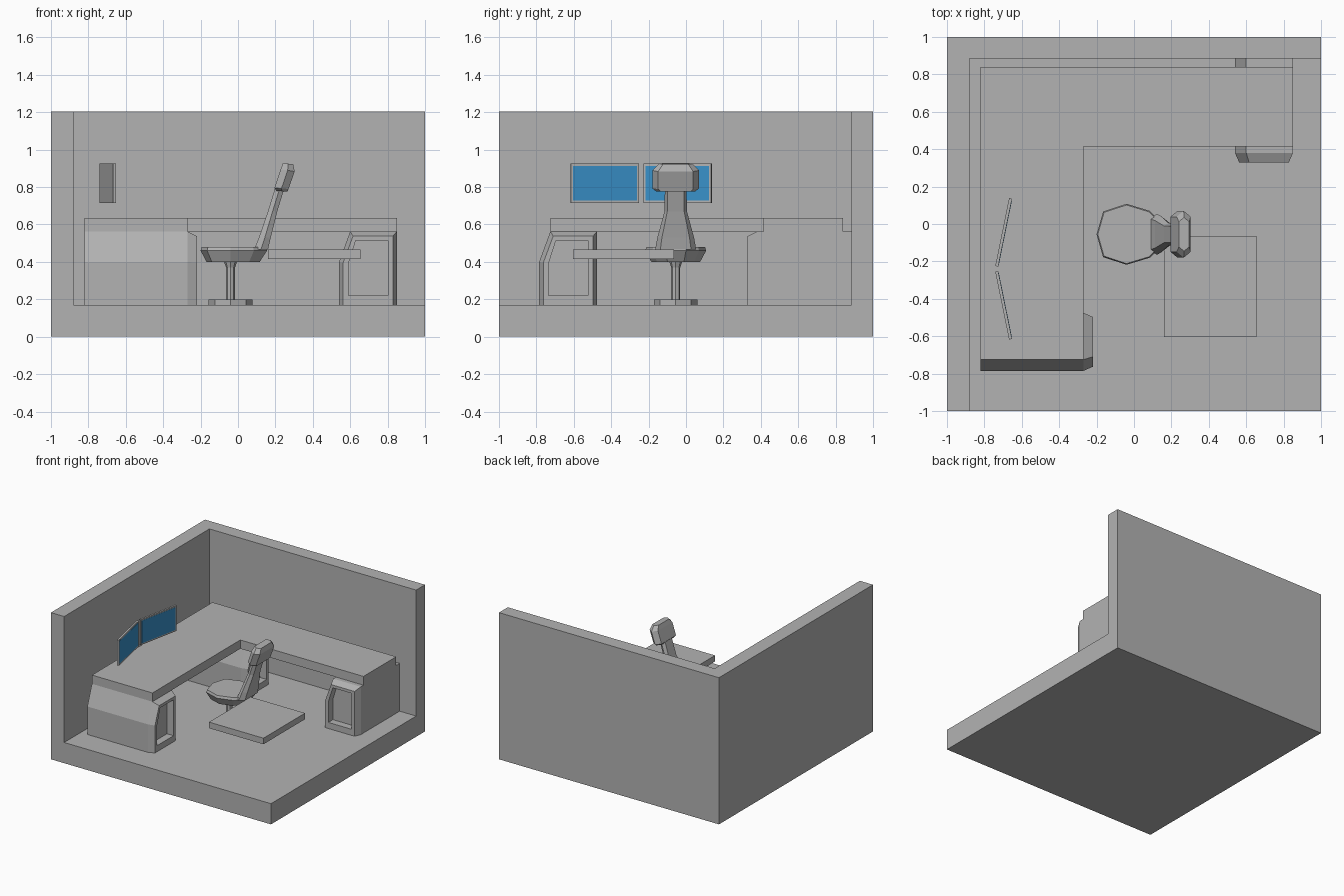
import bpy, bmesh, math
from mathutils import Matrix

if "Cube" in bpy.data.objects:
    bpy.data.objects.remove(bpy.data.objects["Cube"])


def material(name, col):
    m = bpy.data.materials.new(name)
    m.diffuse_color = (*col, 1)
    m.use_nodes = True
    m.node_tree.nodes["Principled BSDF"].inputs["Base Color"].default_value = m.diffuse_color
    return m


GREY = material("grey", (0.45, 0.45, 0.45))
BLUE = material("screen blue", (0.04, 0.28, 0.58))


def finish(bm, name, mat=GREY):
    bmesh.ops.recalc_face_normals(bm, faces=bm.faces)
    me = bpy.data.meshes.new(name)
    bm.to_mesh(me)
    bm.free()
    me.materials.append(mat)
    ob = bpy.data.objects.new(name, me)
    bpy.context.collection.objects.link(ob)
    return ob


def loft(name, rings):
    """Skin matching rings of points and cap both ends."""
    bm = bmesh.new()
    vs = [[bm.verts.new(p) for p in r] for r in rings]
    n = len(rings[0])
    for a, b in zip(vs, vs[1:]):
        for i in range(n):
            j = (i + 1) % n
            bm.faces.new((a[i], a[j], b[j], b[i]))
    bm.faces.new(vs[0])
    bm.faces.new(vs[-1])
    return finish(bm, name)


def prism(name, pts, z0, z1):
    return loft(name, [[(x, y, z) for x, y in pts] for z in (z0, z1)])


def box(name, x0, x1, y0, y1, z0, z1):
    return prism(name, [(x0, y0), (x1, y0), (x1, y1), (x0, y1)], z0, z1)


# Room: floor slab and L-shaped walls
box("floor", -1, 1, -1, 1, 0, 0.17)
prism("walls", [(-1, -1), (-0.88, -1), (-0.88, 0.885), (1, 0.885), (1, 1), (-1, 1)], 0.17, 1.205)

# L-shaped desk top
prism("desk_top", [(-0.82, -0.725), (-0.27, -0.725), (-0.27, 0.415), (0.85, 0.415),
                   (0.85, 0.84), (-0.82, 0.84)], 0.563, 0.635)

# Cabinets: cut-corner profile, bevelled front, recessed opening
BODY = [(0, 0.17), (0.31, 0.17), (0.31, 0.563), (0.06, 0.563), (0, 0.40)]
FRONT = [(0.022, 0.17), (0.288, 0.17), (0.288, 0.538), (0.075, 0.538), (0.022, 0.395)]
INNER = [(0.05, 0.22), (0.262, 0.22), (0.262, 0.515), (0.09, 0.515), (0.05, 0.39)]


def cabinet(name, depth, place):
    steps = [(BODY, depth), (BODY, 0.05), (FRONT, 0), (INNER, 0), (INNER, 0.06)]
    loft(name, [[place(u, d, z) for u, z in prof] for prof, d in steps])


cabinet("back_cabinet", 0.555, lambda u, d, z: (0.54 + u, 0.33 + d, z))
cabinet("left_cabinet", 0.6, lambda u, d, z: (-0.22 - d, -0.785 + u, z))
cabinet("corner_cabinet", 0.6, lambda u, d, z: (-0.22 - d, 0.425 + u, z))

# Low side table
box("side_table", 0.16, 0.655, -0.605, -0.065, 0.415, 0.465)

# Monitors angled towards the chair, each with a thin screen plate
for side, cy in ((1, -0.045), (-1, -0.435)):
    turn = Matrix.Translation((-0.697, cy, 0.82)) @ Matrix.Rotation(-side * math.radians(11.5), 4, 'Z')
    frame = box("monitor_frame", -0.008, 0.008, -0.185, 0.185, -0.105, 0.105)
    screen = box("monitor_screen", 0.007, 0.0095, -0.174, 0.174, -0.093, 0.093)
    screen.data.materials[0] = BLUE
    for ob in (frame, screen):
        ob.data.transform(turn)

# Chair
CX, CY = -0.04, -0.055


def disc(r, z, n=8):
    return [(CX + r * math.cos(2 * math.pi * i / n), CY + r * math.sin(2 * math.pi * i / n), z)
            for i in range(n)]


loft("chair_base", [disc(0.117, 0.17), disc(0.117, 0.2)])
loft("chair_column", [disc(0.024, 0.2), disc(0.024, 0.37), disc(0.036, 0.405)])

half = [(-0.125, 0.122), (0, 0.163), (0.125, 0.125), (0.195, 0.055)]
outline = [(-0.16, 0)] + half + [(x, -y) for x, y in reversed(half)]
loft("seat", [[(CX + x * s, CY + y * s, z) for x, y in outline]
              for s, z in ((0.80, 0.40), (1, 0.46), (0.96, 0.48))])


def hexagon(xf, xb, w, z, tilt=0):
    """Six-sided cross-section of the backrest, raised at the front by -tilt."""
    xm = (xf + xb) / 2
    return [(xf, CY - 0.75 * w, z), (xm, CY - w, z - tilt / 2), (xb, CY - 0.75 * w, z - tilt),
            (xb, CY + 0.75 * w, z - tilt), (xm, CY + w, z - tilt / 2), (xf, CY + 0.75 * w, z)]


loft("backrest", [hexagon(*r) for r in ((0.085, 0.16, 0.11, 0.465), (0.112, 0.175, 0.098, 0.53),
                                        (0.16, 0.21, 0.06, 0.67), (0.20, 0.25, 0.058, 0.80))])
loft("headrest", [hexagon(*r) for r in ((0.205, 0.265, 0.105, 0.78, 0.005), (0.195, 0.27, 0.125, 0.795, 0.005),
                                        (0.228, 0.303, 0.125, 0.895, 0.012), (0.24, 0.295, 0.09, 0.928, 0.006))])
